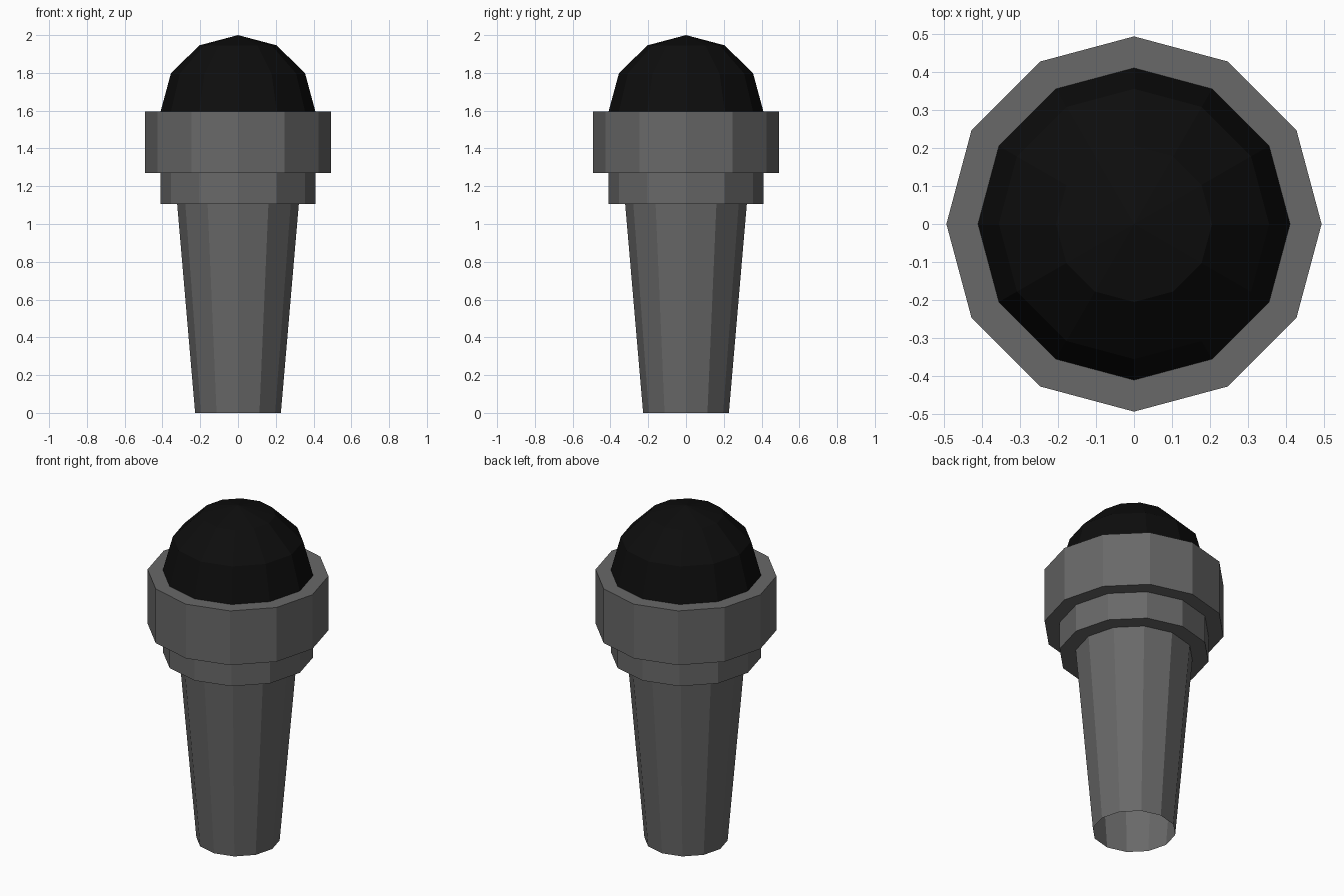
import bpy, bmesh
from math import cos, sin, pi, radians

if "Cube" in bpy.data.objects:
    bpy.data.objects.remove(bpy.data.objects["Cube"])

SIDES = 12


def material(name, value):
    mat = bpy.data.materials.new(name)
    mat.diffuse_color = (value, value, value, 1)
    mat.use_nodes = True
    mat.node_tree.nodes["Principled BSDF"].inputs["Base Color"].default_value = mat.diffuse_color
    return mat


def lathe(name, profile, mat):
    """Revolve (radius, z) points, listed bottom to top, into flat facets."""
    bm = bmesh.new()
    rings = []
    for r, z in profile:
        if r == 0:
            rings.append([bm.verts.new((0, 0, z))] * SIDES)
        else:
            rings.append([bm.verts.new((r * cos(2 * pi * i / SIDES),
                                        r * sin(2 * pi * i / SIDES), z))
                          for i in range(SIDES)])
    for a, b in zip(rings, rings[1:]):
        for i in range(SIDES):
            j = (i + 1) % SIDES
            corners = [a[i], a[j], b[j], b[i]]
            bm.faces.new(list(dict.fromkeys(corners)))
    mesh = bpy.data.meshes.new(name)
    bm.to_mesh(mesh)
    bm.free()
    mesh.materials.append(mat)
    obj = bpy.data.objects.new(name, mesh)
    bpy.context.collection.objects.link(obj)
    return obj


grey = material("dark_grey", 0.14)
black = material("black", 0.004)

R, BASE = 0.41, 1.595

# Tapered handle, open at the bottom
lathe("handle", [(0.227, 0), (0.322, 1.105)], grey)

# Stepped collar: narrow lower step, wide upper band, flat rim under the dome
lathe("collar", [(0.322, 1.105), (R, 1.105), (R, 1.27),
                 (0.493, 1.27), (0.493, BASE), (R, BASE)], grey)

# Half-sphere head
dome = [(R * cos(radians(a)), BASE + (2 - BASE) * sin(radians(a))) for a in (0, 30, 60)]
lathe("head", dome + [(0, 2)], black)
